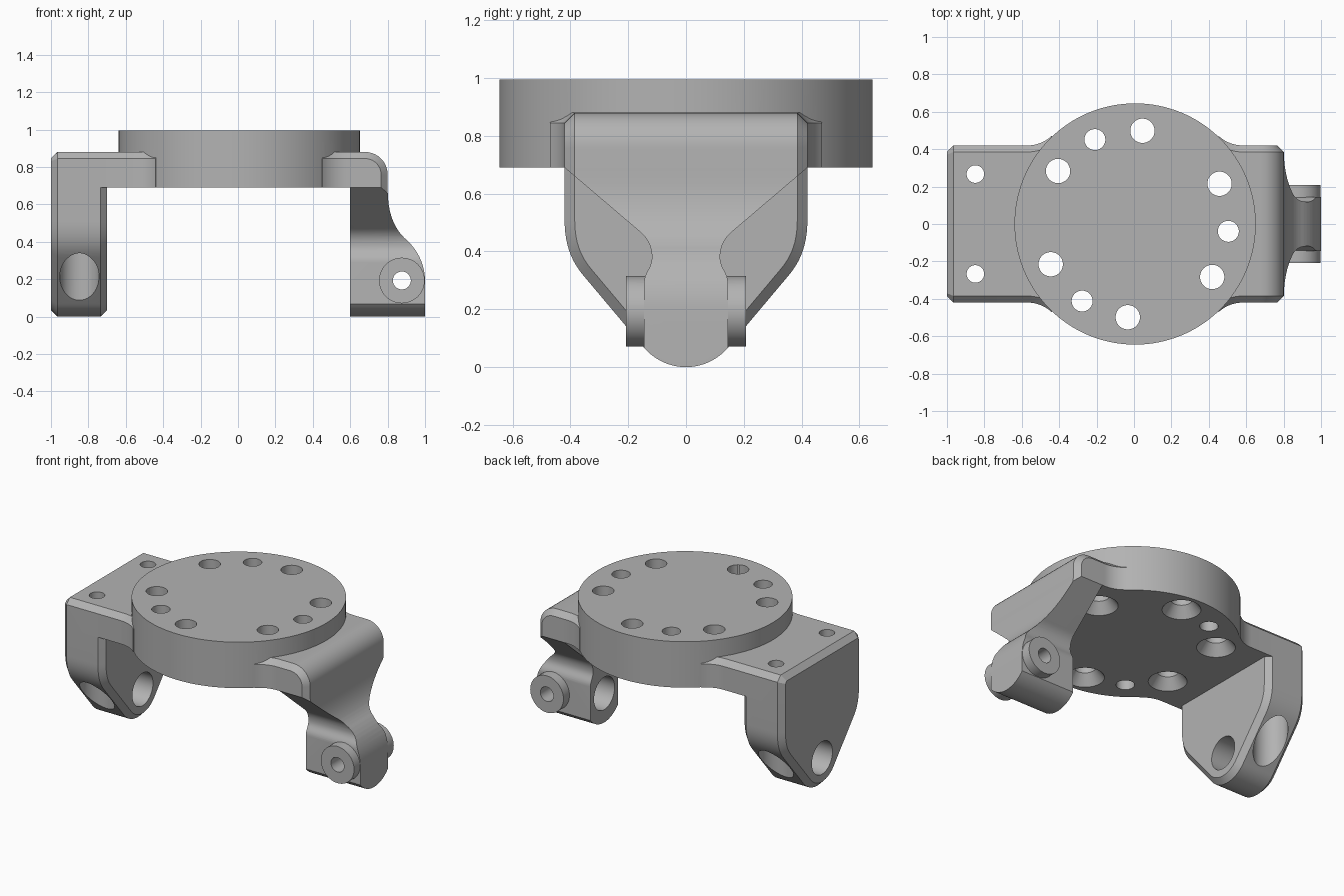
import bpy, bmesh, math
from mathutils import Vector, Matrix

if "Cube" in bpy.data.objects:
    bpy.data.objects.remove(bpy.data.objects["Cube"])

grey = bpy.data.materials.new("plain grey")
grey.diffuse_color = (0.45, 0.45, 0.45, 1)
grey.use_nodes = True
grey.node_tree.nodes["Principled BSDF"].inputs["Base Color"].default_value = grey.diffuse_color
CHAMFER = 0.035


def finish(bm, name):
    bmesh.ops.recalc_face_normals(bm, faces=bm.faces)
    me = bpy.data.meshes.new(name)
    bm.to_mesh(me)
    bm.free()
    me.materials.append(grey)
    ob = bpy.data.objects.new(name, me)
    bpy.context.collection.objects.link(ob)
    return ob


def prism(name, pts, place, lo, hi, bevel=None):
    """Extrude a 2D outline; bevel picks the edges to chamfer by midpoint."""
    bm = bmesh.new()
    a = [bm.verts.new(place(u, v, lo)) for u, v in pts]
    b = [bm.verts.new(place(u, v, hi)) for u, v in pts]
    bm.faces.new(a)
    bm.faces.new(b)
    n = len(pts)
    for i in range(n):
        j = (i + 1) % n
        bm.faces.new((a[i], a[j], b[j], b[i]))
    bmesh.ops.recalc_face_normals(bm, faces=bm.faces)
    if bevel:
        caps = [e for ring in (a, b) for e in bm.edges
                if e.verts[0] in ring and e.verts[1] in ring]
        edges = [e for e in caps if bevel((e.verts[0].co + e.verts[1].co) / 2)]
        bmesh.ops.bevel(bm, geom=edges, offset=CHAMFER, offset_type='OFFSET',
                        segments=1, profile=0.5, affect='EDGES')
    return finish(bm, name)


def cylinder(name, axis, start, length, r1, r2=None, seg=48):
    """Cylinder or cone growing from start along +axis."""
    bm = bmesh.new()
    rot = {'X': Matrix.Rotation(math.pi / 2, 4, 'Y'),
           'Y': Matrix.Rotation(-math.pi / 2, 4, 'X'),
           'Z': Matrix.Identity(4)}[axis]
    m = Matrix.Translation(start) @ rot @ Matrix.Translation((0, 0, length / 2))
    bmesh.ops.create_cone(bm, cap_ends=True, segments=seg, radius1=r1,
                          radius2=r1 if r2 is None else r2, depth=length, matrix=m)
    return finish(bm, name)


def combine(target, other, op):
    mod = target.modifiers.new(op, 'BOOLEAN')
    mod.operation, mod.object, mod.solver = op, other, 'EXACT'
    with bpy.context.temp_override(object=target, active_object=target,
                                   selected_objects=[target]):
        bpy.ops.object.modifier_apply(modifier=mod.name)
    bpy.data.objects.remove(other)


def arc(cx, cy, r, a0, a1, n=10):
    return [(cx + r * math.cos(math.radians(a0 + (a1 - a0) * i / n)),
             cy + r * math.sin(math.radians(a0 + (a1 - a0) * i / n))) for i in range(n + 1)]


def bezier(p0, p1, p2, p3, n=10):
    out = []
    for i in range(n + 1):
        t = i / n
        w = ((1 - t) ** 3, 3 * t * (1 - t) ** 2, 3 * t * t * (1 - t), t ** 3)
        out.append(tuple(sum(k * p[c] for k, p in zip(w, (p0, p1, p2, p3))) for c in (0, 1)))
    return out


def mirrored(half):
    """Close an outline symmetric in its first coordinate."""
    return half + [(-u, v) for u, v in reversed(half) if abs(u) > 1e-6]


def along_x(u, v, t): return Vector((t, u, v))
def along_y(u, v, t): return Vector((u, t, v))
def along_z(u, v, t): return Vector((u, v, t))


# round mounting disc
CX = 0.006
bracket = cylinder("bracket", 'Z', (CX, 0, 0.69), 0.305, 0.645, seg=128)

# top plate, flaring into the disc with fillets
end = math.degrees(math.atan2(-0.61, 0.57))
left = [(-0.85, 0.42)] + arc(-0.57, 0.61, 0.19, -90, end) + [(-0.36, 0.38)]
right = [(0.36 + 2 * CX, 0.38)] + [(2 * CX - x, y) for x, y in reversed(left[1:-1])] + [(0.66, 0.42)]
upper = left + right
plan = upper + [(x, -y) for x, y in reversed(upper)]
plate = prism("plate", plan, along_z, 0.69, 0.88, lambda c: c.z > 0.87)

# wide left leg with rounded foot
half = arc(0, 0.19, 0.19, -90, -40) + bezier((0.355, 0.317), (0.40, 0.37), (0.42, 0.43), (0.42, 0.51))
half += [(0.42, 0.845), (0.385, 0.88)]
left_leg = prism("left_leg", mirrored(half), along_x, -1, -0.70, lambda c: True)

# right arm: side profile trimmed by its front silhouette
side = [(0.6, 0), (1, 0)]
side += bezier((1, 0.19), (1, 0.29), (0.95, 0.37), (0.89, 0.42))
side += bezier((0.89, 0.42), (0.85, 0.46), (0.80, 0.53), (0.80, 0.68))[1:]
side += arc(0.68, 0.76, 0.12, 0, 90) + [(0.6, 0.88)]
right_arm = prism("right_arm", side, along_y, -0.42, 0.42,
                  lambda c: c.z > 0.5 and c.x > 0.61)
half = arc(0, 0.19, 0.19, -90, -40)
half += bezier((0.145, 0.29), (0.145, 0.33), (0.118, 0.34), (0.118, 0.38))
half += bezier((0.118, 0.38), (0.118, 0.42), (0.135, 0.45), (0.165, 0.473))[1:]
half += [(0.42, 0.69), (0.5, 0.69), (0.5, 1.0)]
combine(right_arm, prism("arm_trim", mirrored(half), along_x, 0.4, 1.2), 'INTERSECT')

# pivot bosses on both sides of the arm
bosses = cylinder("pivot_bosses", 'Y', (0.876, -0.208, 0.193), 0.416, 0.122)
for part in (plate, left_leg, right_arm, bosses):
    combine(bracket, part, 'UNION')


def drill(axis, start, length, r1, r2=None):
    combine(bracket, cylinder("drill", axis, start, length, r1, r2), 'DIFFERENCE')


# disc screw holes, countersunk from below, and three plain pin holes
for k in range(6):
    a = math.radians(25.5 + 60 * k)
    x, y = CX + 0.5 * math.cos(a), 0.5 * math.sin(a)
    drill('Z', (x, y, 0.5), 0.7, 0.065)
    drill('Z', (x, y, 0.68), 0.08, 0.125, 0.064)
for k in range(3):
    a = math.radians(-4.5 + 120 * k)
    drill('Z', (CX + 0.5 * math.cos(a), 0.5 * math.sin(a), 0.5), 0.7, 0.056)

# left leg screw holes with deep counterbores from the sloped sides
for s in (-1, 1):
    drill('Z', (-0.848, s * 0.267, 0.3), 0.8, 0.047)
    drill('Z', (-0.848, s * 0.267, -0.1), 0.7, 0.105)

# shaft bore in left leg, blind bearing bore and pin hole in right arm
drill('X', (-1.1, 0, 0.193), 0.5, 0.108)
drill('X', (0.5, 0, 0.193), 0.28, 0.108)
drill('Y', (0.876, -0.3, 0.193), 0.6, 0.048)

bpy.ops.object.select_all(action='DESELECT')
bracket.select_set(True)
bpy.context.view_layer.objects.active = bracket
bpy.ops.object.shade_smooth_by_angle(angle=math.radians(25))
